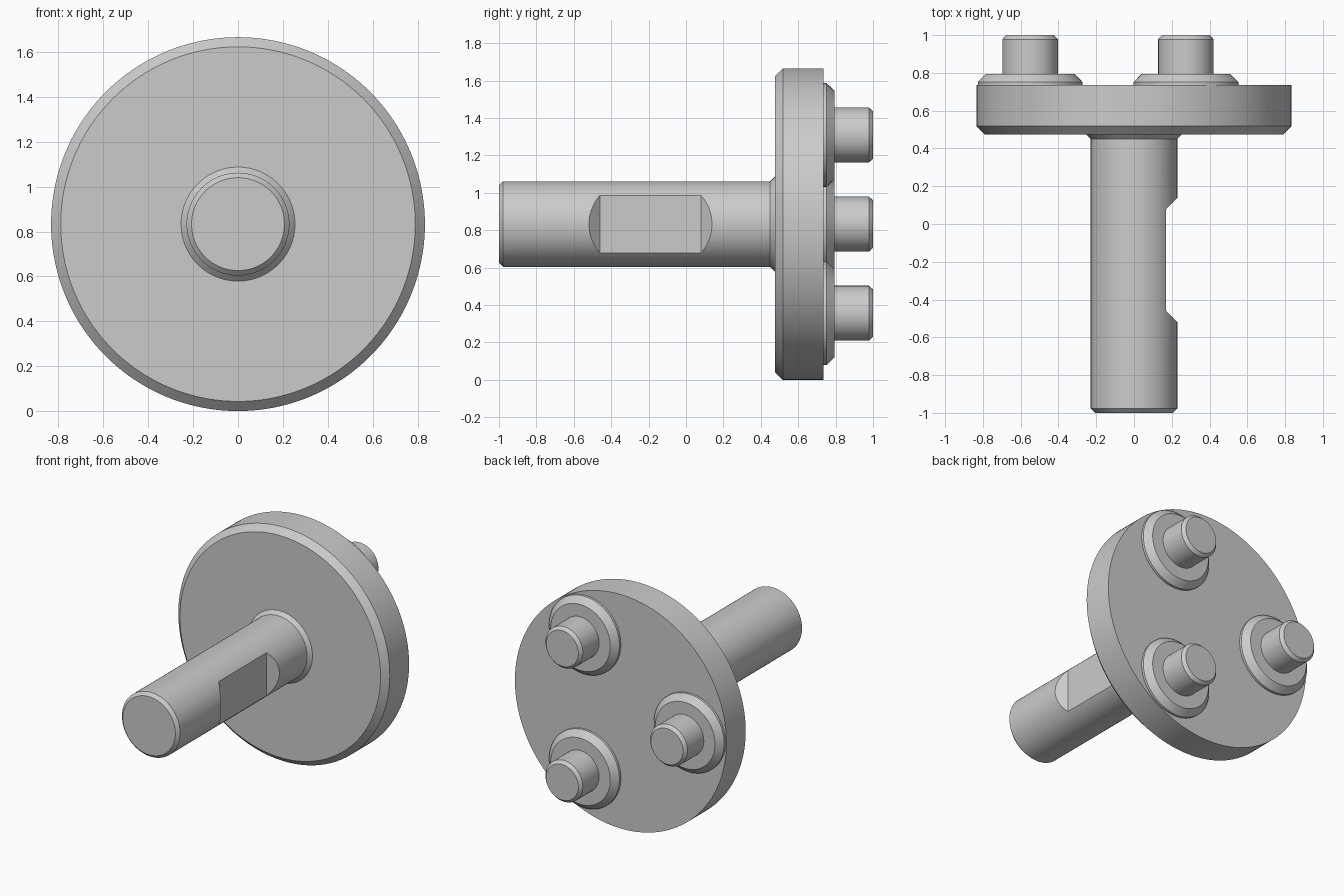
import bpy, bmesh
from math import sin, cos, tau, radians

cube = bpy.data.objects.get("Cube")
if cube:
    bpy.data.objects.remove(cube, do_unlink=True)

AXIS_Z = 0.833      # height of the main axis
PIN_CIRCLE = 0.55   # radius on which the pins sit

steel = bpy.data.materials.new("grey steel")
steel.use_nodes = True
GREY = (0.6, 0.6, 0.6, 1)
steel.diffuse_color = GREY
steel.node_tree.nodes["Principled BSDF"].inputs["Base Color"].default_value = GREY


def make_object(name, bm):
    bmesh.ops.recalc_face_normals(bm, faces=bm.faces[:])
    mesh = bpy.data.meshes.new(name)
    bm.to_mesh(mesh)
    bm.free()
    mesh.materials.append(steel)
    obj = bpy.data.objects.new(name, mesh)
    bpy.context.collection.objects.link(obj)
    return obj


def select_only(obj):
    bpy.ops.object.select_all(action='DESELECT')
    obj.select_set(True)
    bpy.context.view_layer.objects.active = obj


def smooth(obj):
    select_only(obj)
    bpy.ops.object.shade_smooth_by_angle(angle=radians(20))


def turned(name, profile, x=0, z=AXIS_Z, sides=96):
    """Capped solid turned about a y-parallel axis; profile is (y, radius)."""
    bm = bmesh.new()
    rings = [[bm.verts.new((x + r * cos(tau * i / sides), y, z + r * sin(tau * i / sides)))
              for i in range(sides)] for y, r in profile]
    for a, b in zip(rings, rings[1:]):
        for i in range(sides):
            j = (i + 1) % sides
            bm.faces.new((a[i], a[j], b[j], b[i]))
    bm.faces.new(rings[0])
    bm.faces.new(rings[-1])
    return make_object(name, bm)


# Flange disc with a chamfered front rim
smooth(turned("flange_disc", [(0.475, 0.79), (0.518, 0.833), (0.735, 0.833)], sides=160))

# Shaft with chamfered tip and a flared root
shaft = turned("shaft", [(-1, 0.207), (-0.978, 0.229), (0.45, 0.229),
                         (0.475, 0.254), (0.5, 0.254)])

# Flat milled into the left side of the shaft, with sloping ends
bm = bmesh.new()
outline = [(0.17, -0.46), (0.17, 0.08), (0.27, 0.18), (0.27, -0.56)]
face = bm.faces.new([bm.verts.new((x, y, AXIS_Z - 0.4)) for x, y in outline])
top = bmesh.ops.extrude_face_region(bm, geom=[face])["geom"]
bmesh.ops.translate(bm, vec=(0, 0, 0.8),
                    verts=[v for v in top if isinstance(v, bmesh.types.BMVert)])
cutter = make_object("flat_cutter", bm)
cutter.hide_render = True
cut = shaft.modifiers.new("milled_flat", 'BOOLEAN')
cut.operation = 'DIFFERENCE'
cut.solver = 'EXACT'
cut.object = cutter
select_only(shaft)
bpy.ops.object.modifier_apply(modifier=cut.name)
bpy.data.objects.remove(cutter, do_unlink=True)
smooth(shaft)

# Three bosses with chamfered pins on the back of the disc
for i, label in enumerate(("upper", "right", "lower")):
    angle = tau * (i + 0.5) / 3
    x = PIN_CIRCLE * cos(angle)
    z = AXIS_Z + PIN_CIRCLE * sin(angle)
    smooth(turned(f"{label}_boss", [(0.7, 0.277), (0.752, 0.277), (0.795, 0.235)], x, z))
    smooth(turned(f"{label}_pin", [(0.75, 0.147), (0.978, 0.147), (1, 0.127)], x, z, 64))
